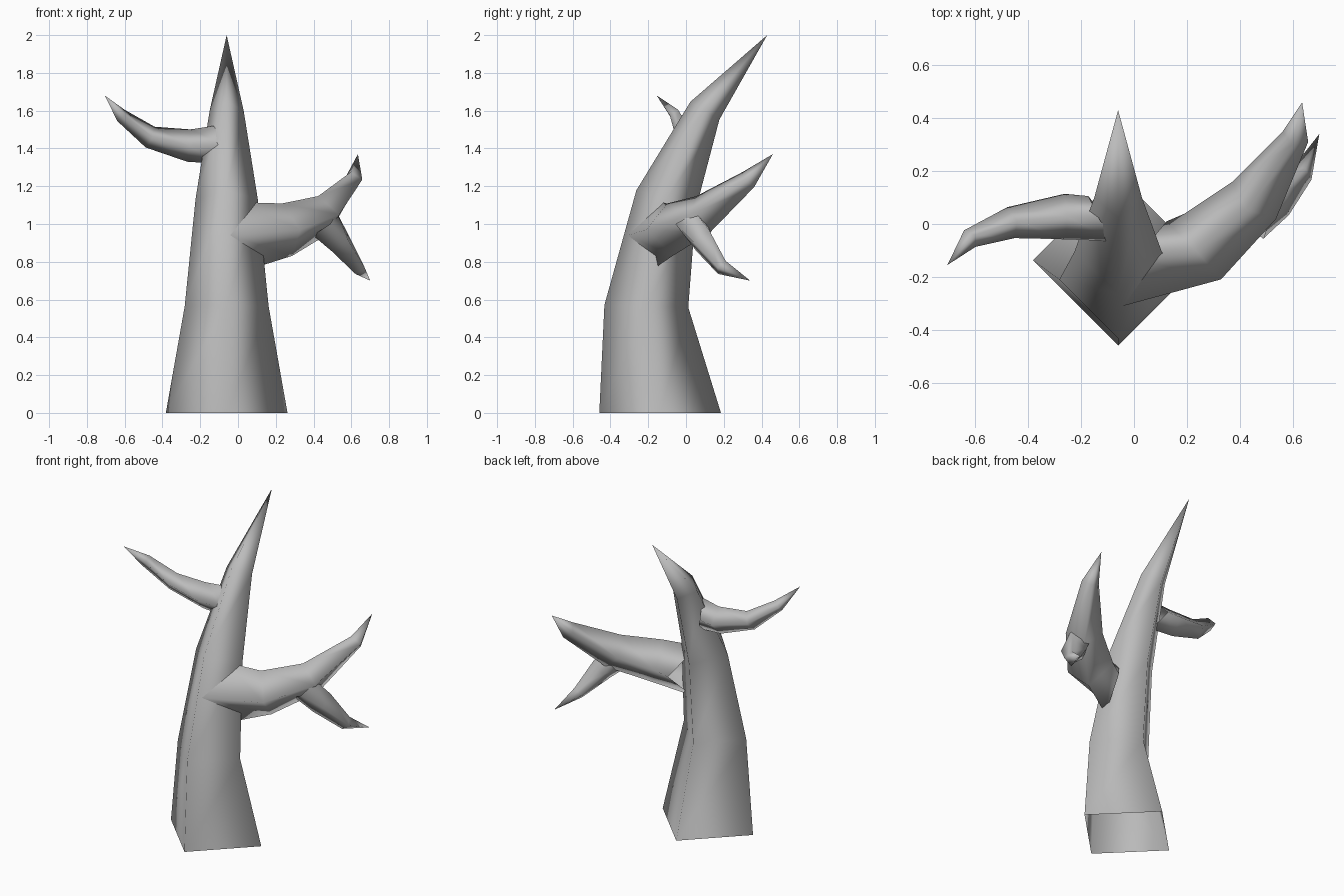
import bpy
import bmesh
from mathutils import Vector

cube = bpy.data.objects.get("Cube")
if cube:
    bpy.data.objects.remove(cube, do_unlink=True)

# One plain grey bark material
bark = bpy.data.materials.new("grey_bark")
bark.use_nodes = True
grey = (0.5, 0.5, 0.5, 1)
bark.diffuse_color = grey
bark.node_tree.nodes["Principled BSDF"].inputs["Base Color"].default_value = grey


def limb(name, rings, tip, start, side):
    """Four-sided tapering limb: rings are (centre, radius), open at the root."""
    bm = bmesh.new()
    centres = [Vector(c) for c, r in rings] + [Vector(tip)]
    loops = []
    for i, (centre, radius) in enumerate(rings):
        c = centres[i]
        if i == 0:
            along = Vector(start).normalized()
        else:
            along = ((c - centres[i - 1]).normalized()
                     + (centres[i + 1] - c).normalized()).normalized()
        # Corner directions square to the limb
        a = Vector(side)
        if a.length == 0:
            a = along.cross(Vector((0, 0, 1)))
        a = (a - along * a.dot(along)).normalized()
        b = along.cross(a)
        loops.append([bm.verts.new(c + d * radius) for d in (a, b, -a, -b)])
    for low, high in zip(loops, loops[1:]):
        for k in range(4):
            n = (k + 1) % 4
            bm.faces.new((low[k], low[n], high[n], high[k]))
    end = bm.verts.new(tip)
    for k in range(4):
        bm.faces.new((loops[-1][k], loops[-1][(k + 1) % 4], end))
    for f in bm.faces:
        f.smooth = True
    mesh = bpy.data.meshes.new(name)
    bm.to_mesh(mesh)
    bm.free()
    mesh.materials.append(bark)
    obj = bpy.data.objects.new(name, mesh)
    bpy.context.collection.objects.link(obj)
    return obj


LEVEL = (0, 0, 0)   # let the side direction follow the limb horizontally

# Trunk, leaning backwards to a point
limb("trunk", [
    ((-.06, -.137, 0), .322),
    ((-.06, -.21, .565), .222),
    ((-.06, -.105, 1.13), .165),
    ((-.06, .1, 1.6), .09),
], (-.06, .43, 2), (0, 0, 1), (1, 0, 0))

# Large branch on the left side, curving backwards
limb("large_branch", [
    ((.04, -.15, .94), .18),
    ((.26, -.085, .97), .142),
    ((.455, .09, 1.05), .108),
    ((.61, .33, 1.235), .052),
], (.635, .46, 1.37), (.87, -.45, .22), LEVEL)

# Twig hanging from the large branch
limb("hanging_twig", [
    ((.46, .03, 1.0), .09),
    ((.535, .09, .91), .075),
    ((.635, .19, .77), .042),
], (.70, .34, .70), (.6, .2, -.7), LEVEL)

# Small branch on the right side, curving upwards
limb("small_branch", [
    ((-.12, .02, 1.42), .1),
    ((-.26, .028, 1.415), .086),
    ((-.465, .005, 1.46), .06),
    ((-.62, -.055, 1.575), .038),
], (-.705, -.155, 1.68), (-.82, -.5, -.1), LEVEL)
